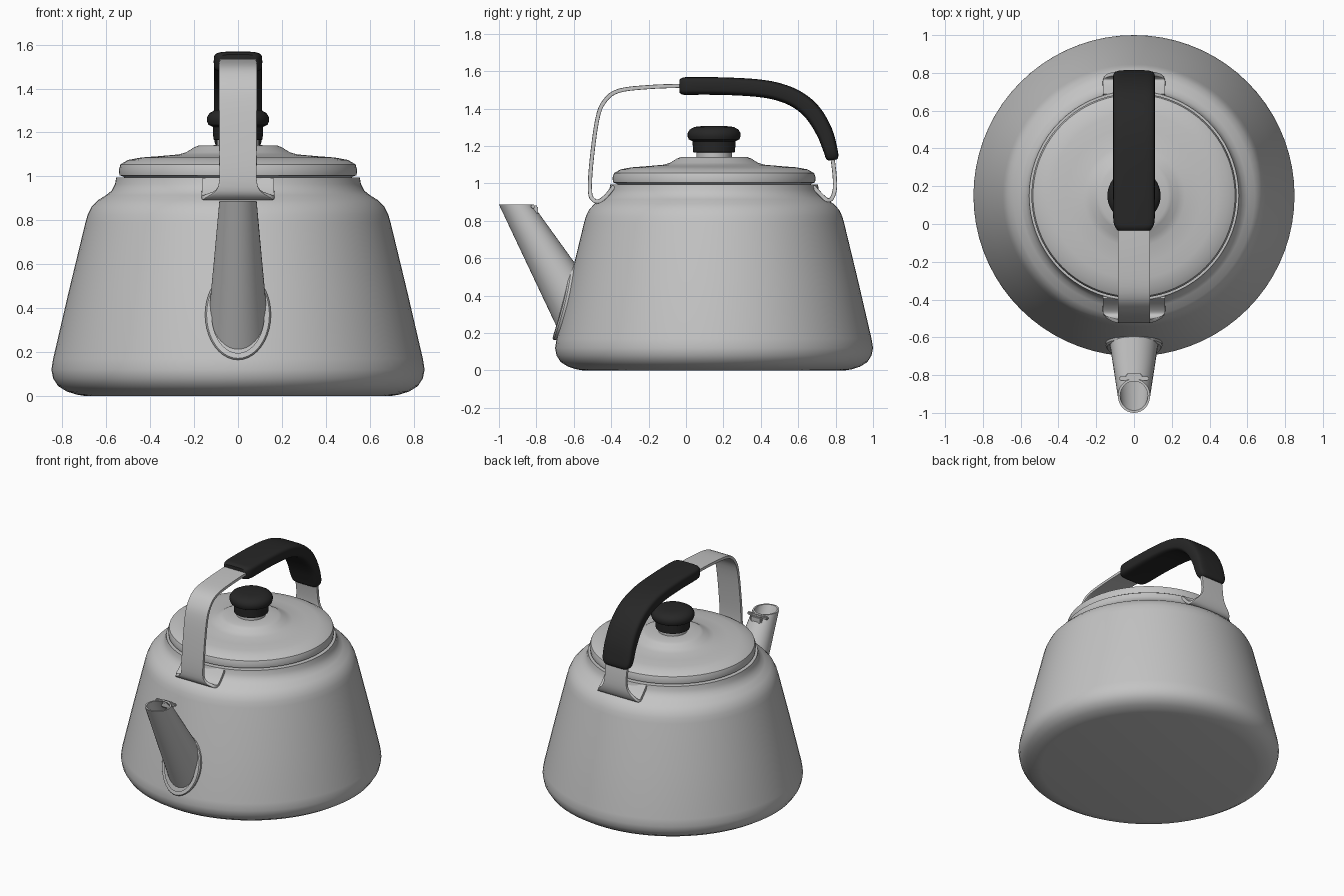
import bpy, bmesh, math
from mathutils import Vector

if "Cube" in bpy.data.objects:
    bpy.data.objects.remove(bpy.data.objects["Cube"])

CY = 0.15  # kettle axis in y


def material(name, c):
    m = bpy.data.materials.new(name)
    m.diffuse_color = (c, c, c, 1)
    m.use_nodes = True
    m.node_tree.nodes["Principled BSDF"].inputs["Base Color"].default_value = m.diffuse_color
    return m


STEEL = material("brushed steel", 0.55)
BLACK = material("black plastic", 0.02)


def finish(name, bm, mat, angle=35):
    bmesh.ops.recalc_face_normals(bm, faces=bm.faces)
    me = bpy.data.meshes.new(name)
    bm.to_mesh(me)
    bm.free()
    ob = bpy.data.objects.new(name, me)
    bpy.context.collection.objects.link(ob)
    me.materials.append(mat)
    bpy.ops.object.select_all(action='DESELECT')
    ob.select_set(True)
    bpy.context.view_layer.objects.active = ob
    bpy.ops.object.shade_smooth_by_angle(angle=math.radians(angle))
    return ob


def loft(name, rings, mat, cap=True, closed=False, angle=35):
    """Skin a list of equal-length closed rings of points."""
    bm = bmesh.new()
    vs = [[bm.verts.new(p) for p in r] for r in rings]
    pairs = list(zip(vs, vs[1:])) + ([(vs[-1], vs[0])] if closed else [])
    for a, b in pairs:
        n = len(a)
        for i in range(n):
            j = (i + 1) % n
            bm.faces.new((a[i], a[j], b[j], b[i]))
    if cap and not closed:
        bm.faces.new(vs[0])
        bm.faces.new(vs[-1])
    return finish(name, bm, mat, angle)


def circle(n):
    return [(math.cos(2 * math.pi * i / n), math.sin(2 * math.pi * i / n)) for i in range(n)]


def lathe(name, profile, mat, n=72, angle=35):
    return loft(name, [[(r * c, CY + r * s, z) for c, s in circle(n)] for r, z in profile],
                mat, angle=angle)


def spline(pts, steps=4):
    """Catmull-Rom through points of any dimension."""
    pts = [Vector(p) for p in pts]
    out = []
    for i in range(len(pts) - 1):
        p0, p1, p2 = pts[max(i - 1, 0)], pts[i], pts[i + 1]
        p3 = pts[min(i + 2, len(pts) - 1)]
        for k in range(steps):
            t = k / steps
            out.append(0.5 * (2 * p1 + (p2 - p0) * t + (2 * p0 - 5 * p1 + 4 * p2 - p3) * t * t
                              + (3 * p1 - p0 - 3 * p2 + p3) * t ** 3))
    return out + [pts[-1]]


def sweep(name, path, mat, power, n):
    """Path of (y, z, half width, half thickness) in the x = 0 plane."""
    rings = []
    for i, p in enumerate(path):
        a, b = path[max(i - 1, 0)], path[min(i + 1, len(path) - 1)]
        t = Vector((b[0] - a[0], b[1] - a[1])).normalized()
        ring = []
        for c, s in circle(n):
            u = math.copysign(abs(c) ** power, c) * p[2]
            v = math.copysign(abs(s) ** power, s) * p[3]
            ring.append((u, p[0] - t.y * v, p[1] + t.x * v))
        rings.append(ring)
    return loft(name, rings, mat, angle=50)


# Body, lid and knob
lathe("body", [(0.70, 0), (0.735, 0.006), (0.78, 0.02), (0.82, 0.045), (0.842, 0.08), (0.85, 0.12),
               (0.842, 0.17), (0.77, 0.48), (0.695, 0.79), (0.685, 0.825), (0.668, 0.86),
               (0.64, 0.89), (0.60, 0.915), (0.575, 0.935), (0.56, 0.965), (0.555, 0.995),
               (0.50, 0.995)], STEEL)
lathe("lid", [(0.50, 0.985), (0.525, 1.0), (0.54, 1.005), (0.543, 1.03), (0.535, 1.055), (0.50, 1.075),
              (0.44, 1.086), (0.36, 1.092), (0.27, 1.10), (0.235, 1.11), (0.20, 1.132), (0.18, 1.14),
              (0.10, 1.142)], STEEL)
lathe("knob_stem", [(0.095, 1.13), (0.095, 1.18)], STEEL, 40)
lathe("knob", [(0.095, 1.165), (0.112, 1.167), (0.115, 1.225), (0.135, 1.235), (0.141, 1.25),
               (0.141, 1.27), (0.13, 1.288), (0.105, 1.302), (0.06, 1.307)], BLACK, 48)

# Handle strap with flared feet
W, F, T = 0.086, 0.165, 0.011
strap = [(-0.385, 0.985, F, T), (-0.425, 0.935, F, T), (-0.465, 0.905, F, T), (-0.495, 0.912, 0.145, T),
         (-0.513, 0.955, 0.09, T), (-0.507, 1.10, W, T), (-0.475, 1.34, W, T), (-0.435, 1.44, W, T),
         (-0.36, 1.495, W, T), (-0.2, 1.515, W, T), (0, 1.522, W, T), (0.2, 1.52, W, T),
         (0.38, 1.51, W, T), (0.5, 1.49, W, T), (0.6, 1.45, W, T), (0.68, 1.385, W, T),
         (0.74, 1.28, W, T), (0.78, 1.15, W, T), (0.797, 1.0, 0.09, T), (0.785, 0.93, 0.145, T),
         (0.76, 0.91, F, T), (0.725, 0.935, F, T), (0.68, 0.985, F, T)]
sweep("handle_strap", spline(strap), STEEL, 0.12, 20)

# Black grip around the strap
G, H = 0.11, 0.047
grip = [(-0.035, 1.52, 0.085, 0.035), (-0.015, 1.52, 0.1, 0.046), (0.03, 1.521, G, H), (0.2, 1.52, G, H),
        (0.38, 1.51, G, H), (0.5, 1.488, G, H), (0.6, 1.445, G, H), (0.68, 1.375, G, H),
        (0.74, 1.275, G, 0.044), (0.772, 1.18, G, 0.038), (0.781, 1.14, 0.1, 0.034),
        (0.783, 1.125, 0.085, 0.024)]
sweep("grip", spline(grip), BLACK, 0.45, 32)


def on_body(x, z, off=0.0):
    """Point on the front of the conical body wall."""
    r = 0.842 - (z - 0.17) * 0.237 + off
    return Vector((x, CY - math.sqrt(r * r - x * x), z))


# Spout: tapered tube, level mouth, hollow inside
N = 40
base = [on_body(0.132 * c, 0.37 + 0.185 * s, -0.02) for c, s in circle(N)]
mouth = [Vector((0.085 * c, -0.91 + 0.09 * s, 0.887)) for c, s in circle(N)]
mid = Vector((0, -0.91, 0.887))
inner = [mid + (p - mid) * 0.86 for p in mouth]
deep = [p * 0.4 + Vector((b.x * 0.8, b.y, 0.37 + (b.z - 0.37) * 0.8)) * 0.6
        for p, b in zip(inner, base)]
loft("spout", [base, [(a + b) / 2 for a, b in zip(base, mouth)], mouth, inner, deep], STEEL)

# Flange where the spout meets the body
flange = []
for w, h, off in ((0.15, 0.206, -0.02), (0.15, 0.206, 0.014), (0.143, 0.199, 0.022),
                  (0.12, 0.175, 0.022)):
    flange.append([on_body(w * c, 0.37 + h * s, off) for c, s in circle(N)])
loft("spout_flange", flange, STEEL, cap=False)


def box(name, loc, size, mat):
    bm = bmesh.new()
    bmesh.ops.create_cube(bm, size=1)
    for v in bm.verts:
        v.co = Vector([v.co[i] * size[i] + loc[i] for i in range(3)])
    bmesh.ops.bevel(bm, geom=bm.edges[:], offset=min(size) * 0.25, segments=2, affect='EDGES')
    return finish(name, bm, mat)


# Small whistle hinge behind the mouth
box("hinge_bar", (0, -0.818, 0.877), (0.16, 0.02, 0.02), STEEL)
box("hinge_lug", (0, -0.805, 0.857), (0.085, 0.03, 0.05), STEEL)
